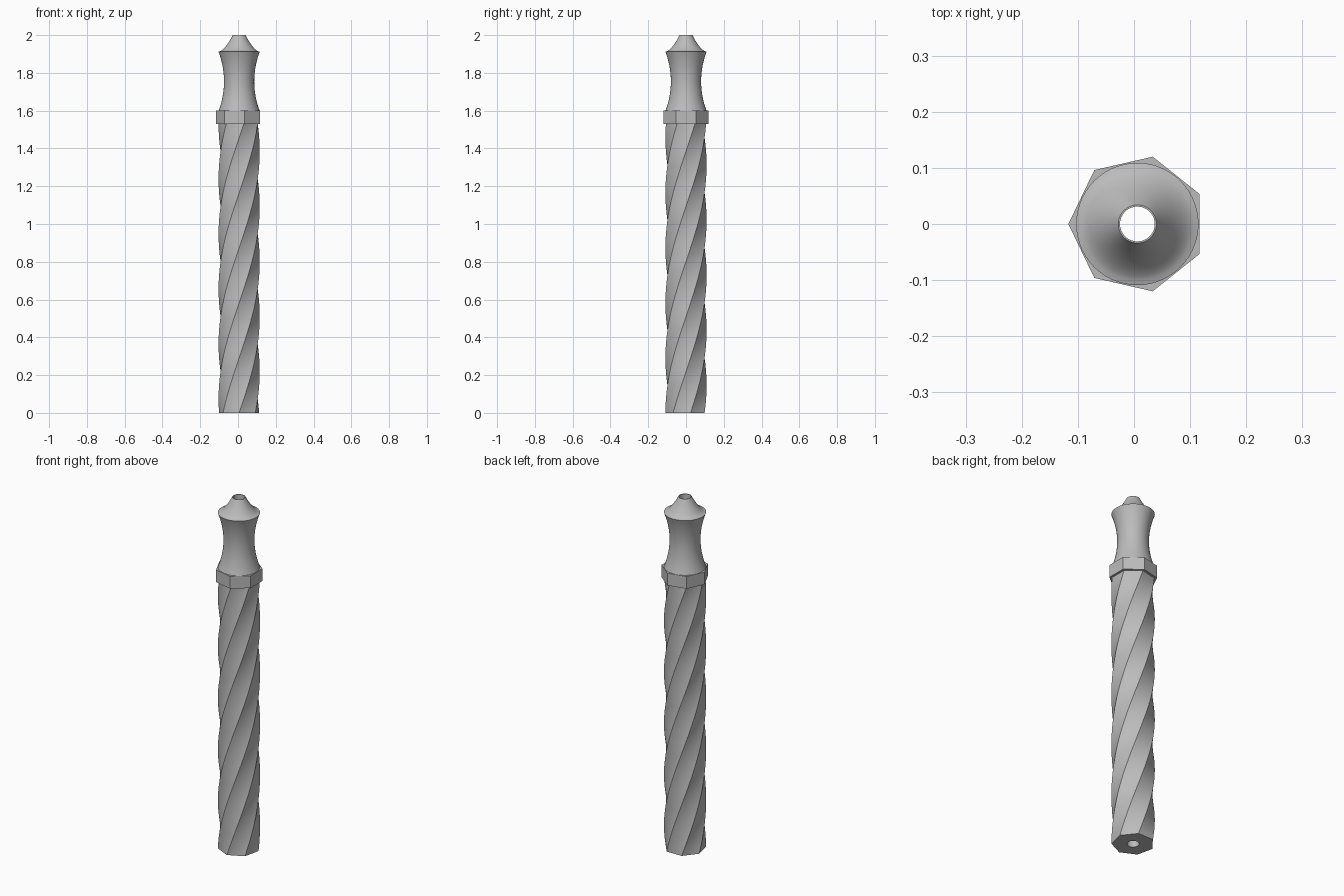
import bpy, bmesh, math

cube = bpy.data.objects.get("Cube")
if cube:
    bpy.data.objects.remove(cube, do_unlink=True)

SIDES, SUB = 7, 8
N = SIDES * SUB
AXIS_X = 0.006
BORE = 0.031

metal = bpy.data.materials.new("grey_metal")
metal.use_nodes = True
GREY = (0.5, 0.5, 0.5, 1)
metal.diffuse_color = GREY
metal.node_tree.nodes["Principled BSDF"].inputs["Base Color"].default_value = GREY


def circle(r, z):
    return [(AXIS_X + r * math.cos(math.tau * i / N), r * math.sin(math.tau * i / N), z)
            for i in range(N)]


def heptagon(r, z, turn):
    """Points spread evenly along the straight sides of a turned heptagon."""
    pts = []
    for i in range(N):
        side, t = divmod(i, SUB)
        a = turn + math.tau * side / SIDES
        b = a + math.tau / SIDES
        t /= SUB
        pts.append((AXIS_X + r * (math.cos(a) * (1 - t) + math.cos(b) * t),
                    r * (math.sin(a) * (1 - t) + math.sin(b) * t), z))
    return pts


def bored_part(name, outer, bore_low, bore_high):
    """Loft the outer rings upward, close them to a bore through the middle."""
    turn = math.atan2(outer[0][0][1], outer[0][0][0] - AXIS_X)
    shift = round(turn / math.tau * N)
    def hole(r, z, s):
        ring = circle(r, z)
        return [ring[(i + s) % N] for i in range(N)]
    top_turn = math.atan2(outer[-1][0][1], outer[-1][0][0] - AXIS_X)
    top_shift = round(top_turn / math.tau * N)
    low, high = hole(bore_low, outer[0][0][2], shift), hole(bore_high, outer[-1][0][2], top_shift)
    bm = bmesh.new()
    rings = [[bm.verts.new(p) for p in ring] for ring in outer]
    low = [bm.verts.new(p) for p in low]
    high = [bm.verts.new(p) for p in high]
    def bridge(a, b):
        for i in range(N):
            j = (i + 1) % N
            bm.faces.new((a[i], a[j], b[j], b[i]))
    for a, b in zip([low] + rings, rings + [high]):
        bridge(a, b)
    # inner wall, matched to the turned top ring
    s = shift - top_shift
    bridge([high[(i + s) % N] for i in range(N)], low)
    bmesh.ops.recalc_face_normals(bm, faces=bm.faces)
    mesh = bpy.data.meshes.new(name)
    bm.to_mesh(mesh)
    bm.free()
    mesh.materials.append(metal)
    obj = bpy.data.objects.new(name, mesh)
    bpy.context.collection.objects.link(obj)
    bpy.ops.object.select_all(action="DESELECT")
    obj.select_set(True)
    bpy.context.view_layer.objects.active = obj
    bpy.ops.object.shade_smooth_by_angle(angle=math.radians(30))


# twisted seven-sided shaft
STEPS, SHAFT_TOP = 80, 1.53
TWIST, START = math.radians(270), math.radians(-90)
bored_part("twisted_shaft",
           [heptagon(0.109, SHAFT_TOP * k / STEPS, START + TWIST * k / STEPS)
            for k in range(STEPS + 1)], BORE, BORE)

# seven-sided collar
bored_part("collar", [heptagon(0.123, z, math.pi) for z in (1.53, 1.6)], BORE, BORE)

# waisted grip with a flared shoulder
LOW, HIGH, MID = 1.6, 1.912, 1.755
grip = []
for k in range(25):
    z = LOW + (HIGH - LOW) * k / 24
    u = (z - MID) / (HIGH - MID)
    grip.append(circle(0.08 + 0.029 * u * u, z))
bored_part("grip", grip, BORE, BORE)

# concave cap narrowing to the open tip
cap = []
for k in range(17):
    t = k / 16
    cap.append(circle(0.109 - 0.075 * t ** 0.75, HIGH + (2 - HIGH) * t ** 1.25))
bored_part("cap", cap, BORE, BORE)
